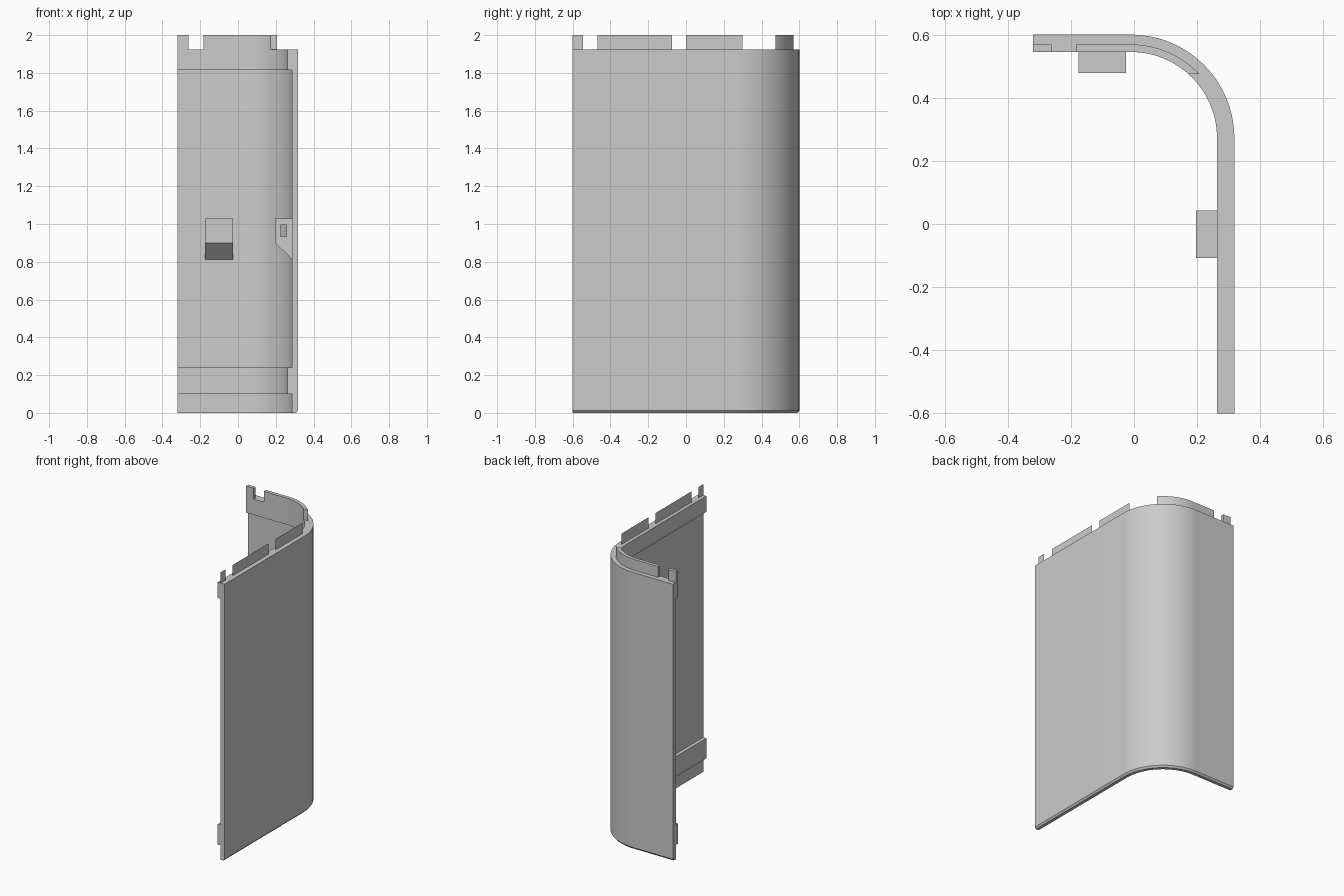
import bpy, bmesh, math

cube = bpy.data.objects.get("Cube")
if cube:
    bpy.data.objects.remove(cube, do_unlink=True)

grey = bpy.data.materials.new("light grey")
grey.use_nodes = True
colour = (0.6, 0.6, 0.6, 1)
grey.diffuse_color = colour
grey.node_tree.nodes["Principled BSDF"].inputs["Base Color"].default_value = colour

# Plan of the panel: back wall, rounded corner, side wall
SIDE, BACK, RADIUS = 0.318, 0.6, 0.328
CX, CY = SIDE - RADIUS, BACK - RADIUS
TOP, TIP, LIP, INNER = 1.925, 2.0, 0.031, 0.055


def finish(name, bm, smooth=False):
    bmesh.ops.recalc_face_normals(bm, faces=bm.faces)
    mesh = bpy.data.meshes.new(name)
    bm.to_mesh(mesh)
    bm.free()
    mesh.materials.append(grey)
    obj = bpy.data.objects.new(name, mesh)
    bpy.context.collection.objects.link(obj)
    if smooth:
        bpy.ops.object.select_all(action="DESELECT")
        obj.select_set(True)
        bpy.context.view_layer.objects.active = obj
        bpy.ops.object.shade_smooth_by_angle(angle=math.radians(30))
    return obj


def path(depth, start_x, end_y, steps=28):
    """Plan line at a depth inside the outer surface."""
    r = RADIUS - depth
    last = math.asin(max(0, end_y - CY) / r)
    pts = [(start_x, BACK - depth)]
    for i in range(steps + 1):
        a = math.pi / 2 + (last - math.pi / 2) * i / steps
        pts.append((CX + r * math.cos(a), CY + r * math.sin(a)))
    if end_y < CY:
        pts.append((SIDE - depth, end_y))
    return pts


def sweep(name, section, start_x, end_y):
    """Carry a closed (depth, z) section along the plan line."""
    bm = bmesh.new()
    rails = [[bm.verts.new((x, y, z)) for x, y in path(d, start_x, end_y)]
             for d, z in section]
    for a, b in zip(rails, rails[1:] + rails[:1]):
        for i in range(len(a) - 1):
            bm.faces.new((a[i], a[i + 1], b[i + 1], b[i]))
    for end in (0, -1):
        bm.faces.new([rail[end] for rail in rails])
    return finish(name, bm, True)


def box(name, lo, hi):
    bm = bmesh.new()
    bmesh.ops.create_cube(bm, size=1)
    for v in bm.verts:
        v.co = [l + (h - l) * (c + 0.5) for l, h, c in zip(lo, hi, v.co)]
    return finish(name, bm)


def clip(name, place, start, end):
    """Wedge-bottomed catch with a slot through it."""
    outer = [(LIP - 0.003, 1.03), (0.122, 1.03), (0.122, 0.9), (LIP - 0.003, 0.81)]
    slot = [(0.06, 0.995), (0.092, 0.995), (0.092, 0.933), (0.06, 0.933)]
    bm = bmesh.new()
    rings = [[bm.verts.new(place(d, s, z)) for d, z in loop]
             for loop, s in ((outer, start), (outer, end), (slot, end), (slot, start))]
    for a, b in zip(rings, rings[1:] + rings[:1]):
        for i in range(4):
            j = (i + 1) % 4
            bm.faces.new((a[i], a[j], b[j], b[i]))
    return finish(name, bm)


# Wall with bevelled foot and two inner ribs
wall = [(0.01, 0), (0, 0.012), (0, TOP), (INNER, TOP), (INNER, 1.815),
        (LIP, 1.815), (LIP, 0.24), (INNER, 0.24), (INNER, 0.1), (LIP, 0.1), (LIP, 0)]
sweep("wall_panel", wall, -0.32, -BACK)

# Upright tabs on the back and corner
tab = [(LIP, TOP), (LIP, TIP), (INNER, TIP), (INNER, TOP)]
sweep("corner_tab", tab, -0.183, 0.475)
box("back_end_tab", (-0.32, BACK - INNER, TOP), (-0.262, BACK - LIP, TIP))

# Thin sheet tabs on the side
for label, y0, y1 in (("front", -BACK, -0.545), ("middle", -0.468, -0.073),
                      ("rear", 0, 0.298)):
    bm = bmesh.new()
    x = SIDE - LIP
    bm.faces.new([bm.verts.new(p) for p in
                  ((x, y0, TOP), (x, y1, TOP), (x, y1, TIP), (x, y0, TIP))])
    finish("side_tab_" + label, bm)

# Catches on the inner faces
clip("back_clip", lambda d, s, z: (s, BACK - d, z), -0.176, -0.026)
clip("side_clip", lambda d, s, z: (SIDE - d, s, z), -0.108, 0.042)
